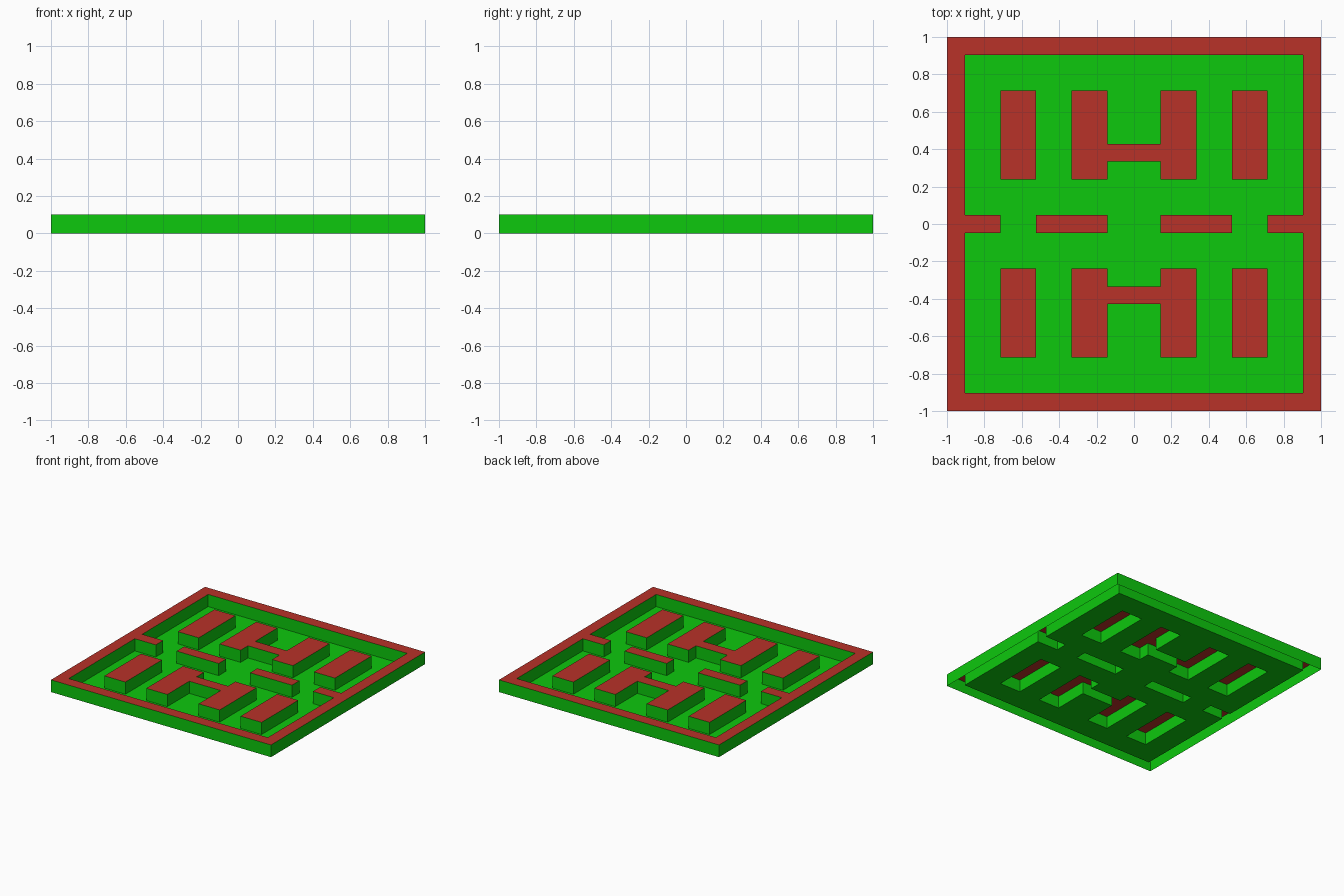
import bpy
import bmesh

if "Cube" in bpy.data.objects:
    bpy.data.objects.remove(bpy.data.objects["Cube"])

N = 21            # the plan is a 21 x 21 grid of square cells
CELL = 2 / N
HEIGHT = 0.1


def material(name, color):
    m = bpy.data.materials.new(name)
    m.diffuse_color = (*color, 1)
    m.use_nodes = True
    m.node_tree.nodes["Principled BSDF"].inputs["Base Color"].default_value = m.diffuse_color
    return m


GREEN = material("green", (0.004, 0.58, 0.004))
RED = material("red", (0.48, 0.032, 0.022))


def rect(x0, x1, y0, y1):
    """Set of cells in a rectangle, end values excluded."""
    return {(i, j) for i in range(x0, x1) for j in range(y0, y1)}


def flip_x(cells):
    return {(N - 1 - i, j) for i, j in cells}


def flip_y(cells):
    return {(i, N - 1 - j) for i, j in cells}


def build(name, cells, z, walls):
    """Flat cap over the cells at height z, with optional walls down to z = 0."""
    bm = bmesh.new()

    def face(points, mat):
        verts = [bm.verts.new((x * CELL - 1, y * CELL - 1, h)) for x, y, h in points]
        bm.faces.new(verts).material_index = mat

    for i, j in sorted(cells):
        ring = [(i, j), (i + 1, j), (i + 1, j + 1), (i, j + 1)]
        face([(x, y, z) for x, y in ring], 1 if walls else 0)
        if walls:
            sides = [(i, j - 1), (i + 1, j), (i, j + 1), (i - 1, j)]
            for k, neighbour in enumerate(sides):
                if neighbour not in cells:
                    a, b = ring[k], ring[(k + 1) % 4]
                    face([(*a, 0), (*b, 0), (*b, z), (*a, z)], 0)
    bmesh.ops.remove_doubles(bm, verts=bm.verts, dist=1e-5)
    bmesh.ops.dissolve_limit(bm, angle_limit=0.01, verts=bm.verts, edges=bm.edges,
                             delimit={'MATERIAL'})
    mesh = bpy.data.meshes.new(name)
    bm.to_mesh(mesh)
    bm.free()
    mesh.materials.append(GREEN)
    mesh.materials.append(RED)
    bpy.context.collection.objects.link(bpy.data.objects.new(name, mesh))


# Border wall with the two short stubs pointing inward
stub = rect(1, 3, 10, 11)
border = (rect(0, N, 0, N) - rect(1, N - 1, 1, N - 1)) | stub | flip_x(stub)
parts = {"border_wall": border}

# Two bars on the centre line
bar = rect(5, 9, 10, 11)
parts["centre_bar_left"] = bar
parts["centre_bar_right"] = flip_x(bar)

# Outer blocks and the H-shaped blocks, mirrored front to back
block = rect(3, 5, 13, 18)
leg = rect(7, 9, 13, 18)
h_block = leg | flip_x(leg) | rect(9, 12, 14, 15)
for label, cells in (("block_left", block), ("block_right", flip_x(block)),
                     ("h_block", h_block)):
    parts[label + "_back"] = cells
    parts[label + "_front"] = flip_y(cells)

# Walls are hollow shells, open underneath
for label, cells in parts.items():
    build(label, cells, HEIGHT, True)

# Floor fills every cell that has no wall over it
build("floor", rect(0, N, 0, N) - set().union(*parts.values()), 0, False)
